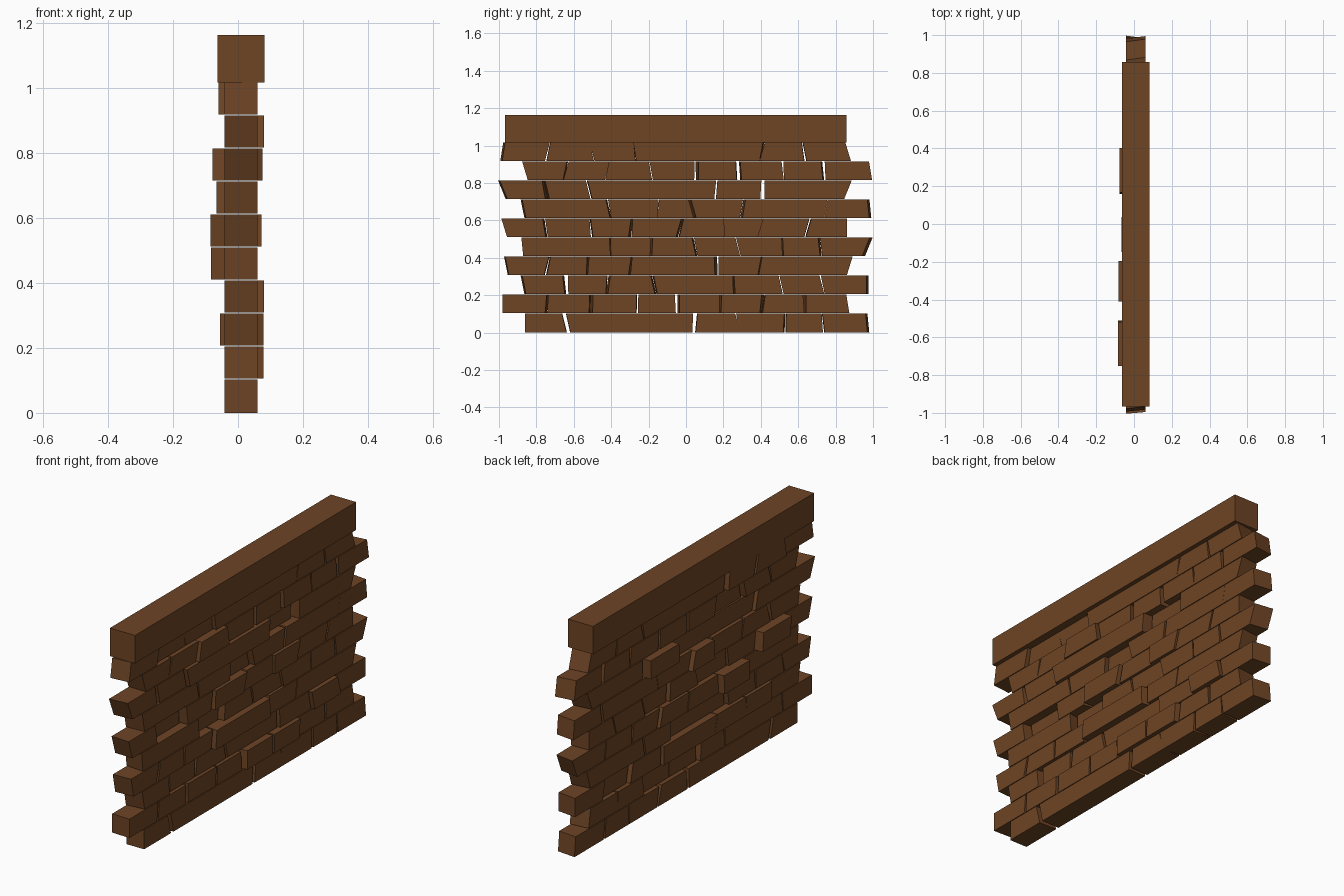
import bpy
import bmesh
import random

random.seed(7)
cube = bpy.data.objects.get("Cube")
if cube:
    bpy.data.objects.remove(cube, do_unlink=True)

brown = bpy.data.materials.new("brown stone")
brown.use_nodes = True
colour = (0.155, 0.058, 0.018, 1)
brown.diffuse_color = colour
brown.node_tree.nodes["Principled BSDF"].inputs["Base Color"].default_value = colour

BACK, FRONT = -0.042, 0.06      # normal wall faces in x
PITCH, HEIGHT, GAP = 0.1016, 0.098, 0.004


def block(name, x_range, z_range, start, end):
    """Box along y; start and end give (y middle, lean with z, skew with x)."""
    bm = bmesh.new()
    bmesh.ops.create_cube(bm, size=2)
    for v in bm.verts:
        mid, lean, skew = end if v.co.y > 0 else start
        v.co.y = mid + lean * v.co.z + skew * v.co.x
        v.co.x = x_range[v.co.x > 0]
        v.co.z = z_range[v.co.z > 0]
    mesh = bpy.data.meshes.new(name)
    bm.to_mesh(mesh)
    bm.free()
    mesh.materials.append(brown)
    obj = bpy.data.objects.new(name, mesh)
    bpy.context.collection.objects.link(obj)
    return obj


# joint positions along each course, from the bottom up
courses = [
    [-.86, -.64, .045, .28, .53, .73, .97],
    [-.98, -.74, -.51, -.26, -.05, .18, .41, .63, .86],
    [-.87, -.64, -.42, -.17, .26, .51, .73, .97],
    [-.96, -.74, -.52, -.29, .17, .4, .87],
    [-.87, -.41, -.19, .05, .28, .51, .72, .97],
    [-.97, -.75, -.51, -.29, -.03, .2, .4, .65, .86],
    [-.87, -.63, -.41, -.15, .03, .3, .75, .98],
    [-.98, -.75, -.52, .16, .41, .86],
    [-.86, -.64, -.42, -.19, .05, .28, .52, .74, .98],
    [-.98, -.74, -.5, -.27, .41, .63, .86],
]
# lean of the two ends of each course
end_leans = [(0, -.005), (0, -.008), (-.01, 0), (-.01, .015), (-.005, .02),
             (-.015, 0), (-.01, -.005), (-.02, .02), (-.015, -.008), (.008, -.015)]
# how far blocks of each course may stand out to either side
limits = [(-.02, .02), (0, .018), (-.013, .018), (0, .02), (-.01, 0),
          (-.01, .012), (-.01, 0), (-.015, .015), (0, .02), (-.018, 0)]
# blocks that stand out clearly: (course, block) -> shift
standing = {(4, 1): -.041, (5, 1): -.043, (5, 5): .012, (6, 3): -.024,
            (7, 3): -.036, (7, 2): .015, (8, 2): .02}
# joints that are open by more than the usual gap
wide = {(0, 1), (0, 2), (1, 4), (2, 1), (3, 4), (7, 4), (8, 4), (8, 5), (8, 7)}

for row, joints in enumerate(courses):
    z = 0.004 + row * PITCH
    last = len(joints) - 1
    leans = [random.uniform(-.014, .014) for _ in joints]
    leans[0], leans[last] = end_leans[row]
    for i in range(last):
        at_end = i in (0, last - 1)
        shift = 0 if at_end else random.choice((0, *limits[row]))
        shift = standing.get((row, i), shift)
        # each side of a joint gets its own slight lean and skew
        sides = []
        for j, sign in ((i, 1), (i + 1, -1)):
            outer = j in (0, last)
            gap = 0 if outer else GAP * (2.5 if (row, j) in wide else 1)
            lean = leans[j] + (0 if outer else random.uniform(-.003, .003))
            skew = random.uniform(-.008, .008)
            sides.append((joints[j] + sign * gap, lean, skew))
        block(f"stone_course_{row + 1}_block_{i + 1}",
              (BACK + shift, FRONT + shift), (z, z + HEIGHT), *sides)

# capping beam
block("capping_beam", (-.063, .082), (1.017, 1.163), (-.967, 0, 0), (.857, 0, 0))
# settle the lowest course on the ground
for obj in bpy.context.collection.objects:
    if obj.name.startswith("stone_course_1_"):
        for v in obj.data.vertices:
            if v.co.z < 0.01:
                v.co.z = 0
